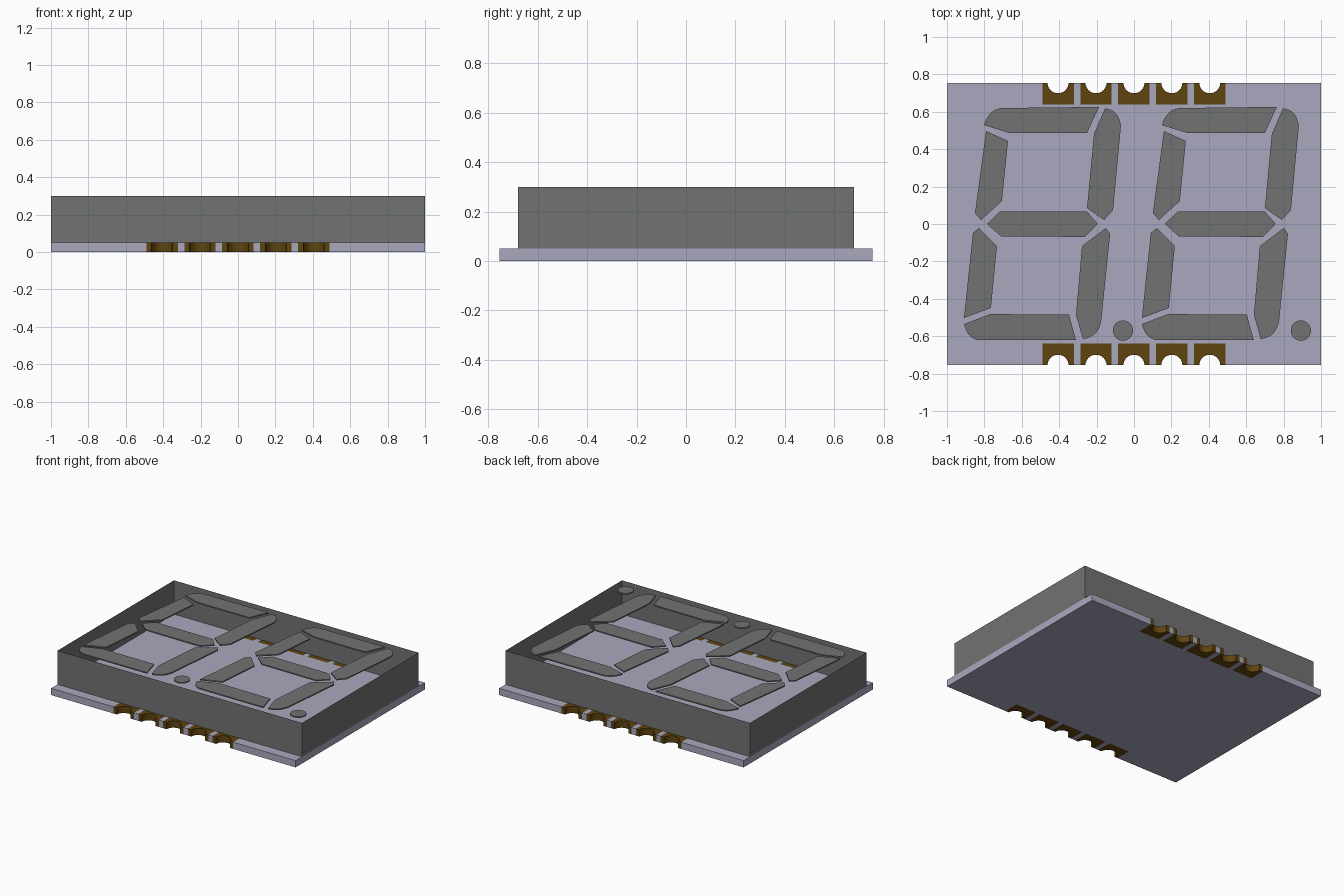
import bpy, bmesh, math

cube = bpy.data.objects.get("Cube")
if cube:
    bpy.data.objects.remove(cube, do_unlink=True)


def material(name, rgb):
    m = bpy.data.materials.new(name)
    m.use_nodes = True
    m.diffuse_color = (*rgb, 1)
    m.node_tree.nodes["Principled BSDF"].inputs["Base Color"].default_value = (*rgb, 1)
    return m


GREY = material("housing grey", (0.165, 0.171, 0.168))
LAVENDER = material("board lavender", (0.397, 0.397, 0.521))
GOLD = material("dark gold", (0.114, 0.058, 0.005))


def finish(bm, name, mat):
    mesh = bpy.data.meshes.new(name)
    bm.to_mesh(mesh)
    bm.free()
    mesh.materials.append(mat)
    ob = bpy.data.objects.new(name, mesh)
    bpy.context.collection.objects.link(ob)
    return ob


def prism(name, outline, z0, z1, mat):
    """Extrude a flat outline from z0 to z1."""
    bm = bmesh.new()
    face = bm.faces.new([bm.verts.new((x, y, z0)) for x, y in outline])
    ext = bmesh.ops.extrude_face_region(bm, geom=[face])["geom"]
    top = [v for v in ext if isinstance(v, bmesh.types.BMVert)]
    bmesh.ops.translate(bm, verts=top, vec=(0, 0, z1 - z0))
    bmesh.ops.recalc_face_normals(bm, faces=bm.faces)
    caps = [f for f in bm.faces if len(f.verts) > 4]
    bmesh.ops.triangulate(bm, faces=caps)
    return finish(bm, name, mat)


def smooth(ob):
    bpy.ops.object.select_all(action='DESELECT')
    ob.select_set(True)
    bpy.context.view_layer.objects.active = ob
    bpy.ops.object.shade_smooth_by_angle(angle=math.radians(30))


def rounded(points, steps=8):
    """Replace each point flagged with a third value by a curved corner."""
    out = []
    n = len(points)
    for i, p in enumerate(points):
        if len(p) == 2:
            out.append(p)
            continue
        a, b = points[i - 1], points[(i + 1) % n]
        for k in range(1, steps):
            t = k / steps
            out.append(tuple((1 - t) ** 2 * a[j] + 2 * t * (1 - t) * p[j] + t * t * b[j]
                             for j in (0, 1)))
    return out


HX, HY, BOARD_Z, TOP_Z = 1.0, 0.755, 0.05, 0.30
WALL_Y = 0.68
PAD_HALF, PAD_DEPTH, NOTCH = 0.084, 0.115, 0.056
PAD_X = [-0.406 + 0.2028 * i for i in range(5)]

# Circuit board with a pocket for every contact
edge = [(-HX, -HY)]
for x in PAD_X:
    l, r, y = x - PAD_HALF, x + PAD_HALF, -HY + PAD_DEPTH
    edge += [(l, -HY), (l, y), (r, y), (r, -HY)]
edge.append((HX, -HY))
prism("circuit_board", edge + [(x, -y) for x, y in reversed(edge)], 0, BOARD_Z, LAVENDER)

# Contacts with half-round notches along both long edges
for side, label in ((-1, "front"), (1, "back")):
    for i, x in enumerate(PAD_X):
        arc = [(x - NOTCH * math.cos(math.pi * k / 16),
                HY - NOTCH * math.sin(math.pi * k / 16)) for k in range(17)]
        pad = [(x - PAD_HALF, HY)] + arc + [
            (x + PAD_HALF, HY), (x + PAD_HALF, HY - PAD_DEPTH), (x - PAD_HALF, HY - PAD_DEPTH)]
        smooth(prism(f"{label}_contact_{i + 1}", [(px, side * py) for px, py in pad],
                     0, BOARD_Z, GOLD))

# Open housing made of four thin sheet walls
bm = bmesh.new()
corners = [(-HX, -WALL_Y), (HX, -WALL_Y), (HX, WALL_Y), (-HX, WALL_Y)]
low = [bm.verts.new((x, y, BOARD_Z)) for x, y in corners]
high = [bm.verts.new((x, y, TOP_Z)) for x, y in corners]
for i in range(4):
    j = (i + 1) % 4
    bm.faces.new((low[i], low[j], high[j], high[i]))
finish(bm, "housing_walls", GREY)

# Display segments of one digit; a third value marks a rounded corner
SEGMENTS = {
    "top": [(-0.802, 0.529), (-0.668, 0.487), (-0.251, 0.487), (-0.187, 0.626),
            (-0.70, 0.620), (-0.775, 0.618, 1)],
    "upper_right": [(-0.155, 0.618), (-0.082, 0.612, 1), (-0.07, 0.525), (-0.112, 0.075),
                    (-0.16, 0.021), (-0.251, 0.085), (-0.214, 0.481)],
    "upper_left": [(-0.791, 0.497), (-0.674, 0.444), (-0.706, 0.123), (-0.818, 0.021),
                   (-0.85, 0.059)],
    "middle": [(-0.786, 0), (-0.716, 0.068), (-0.251, 0.066), (-0.193, 0),
               (-0.262, -0.069), (-0.711, -0.066)],
    "lower_right": [(-0.15, -0.021), (-0.128, -0.053), (-0.176, -0.524),
                    (-0.195, -0.606, 1), (-0.273, -0.615), (-0.31, -0.487), (-0.278, -0.118)],
    "lower_left": [(-0.829, -0.021), (-0.733, -0.118), (-0.765, -0.449),
                   (-0.909, -0.503), (-0.861, -0.048)],
    "bottom": [(-0.909, -0.535), (-0.77, -0.482), (-0.348, -0.484), (-0.31, -0.621),
               (-0.829, -0.621), (-0.891, -0.612, 1)],
}
for shift, digit in ((0, "right"), (0.951, "left")):
    for part, pts in SEGMENTS.items():
        outline = [(x + shift, y) for x, y in rounded(pts)]
        prism(f"{digit}_digit_{part}_segment", outline, TOP_Z - 0.009, TOP_Z, GREY)
    dot = [(-0.059 + shift + 0.054 * math.cos(math.tau * k / 32),
            -0.570 + 0.054 * math.sin(math.tau * k / 32)) for k in range(32)]
    smooth(prism(f"{digit}_digit_decimal_point", dot, TOP_Z - 0.009, TOP_Z, GREY))
